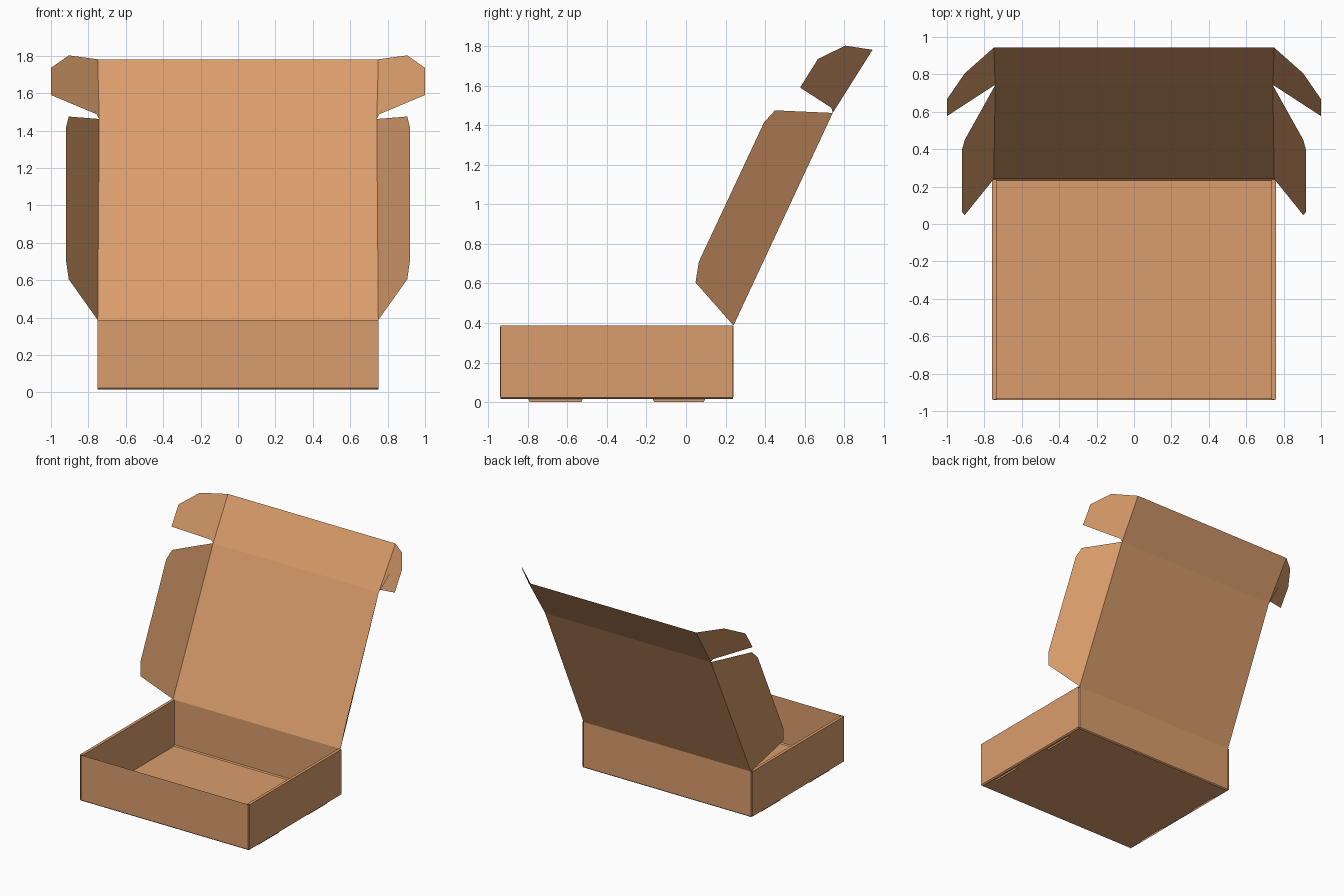
import bpy

if "Cube" in bpy.data.objects:
    bpy.data.objects.remove(bpy.data.objects["Cube"])

card = bpy.data.materials.new("cardboard")
card.diffuse_color = (0.70, 0.34, 0.15, 1)
card.use_nodes = True
card.node_tree.nodes["Principled BSDF"].inputs["Base Color"].default_value = card.diffuse_color

W = 0.75                 # half width of the box
YF, YB = -0.94, 0.24     # front and back of the tray
Z0, Z1 = 0.015, 0.387    # floor and rim height


def sheet(name, *panels, mirror=False):
    """Thin folded card made from flat panels, optionally mirrored in x."""
    verts, faces = [], []
    for panel in panels:
        face = []
        for p in panel:
            if p not in verts:
                verts.append(p)
            face.append(verts.index(p))
        faces.append(face)
    mesh = bpy.data.meshes.new(name)
    mesh.from_pydata(verts, [], faces)
    mesh.materials.append(card)
    ob = bpy.data.objects.new(name, mesh)
    bpy.context.collection.objects.link(ob)
    if mirror:
        mod = ob.modifiers.new("mirror", 'MIRROR')
        mod.use_mirror_merge = False
    return ob


def across(y0, z0, w0, y1, z1, w1):
    """Panel spanning the width, symmetric in x, between two creases."""
    return [(-w0, y0, z0), (w0, y0, z0), (w1, y1, z1), (-w1, y1, z1)]


def along(x, y0, y1, z0, z1):
    """Vertical panel parallel to the side of the box."""
    return [(x, y0, z0), (x, y1, z0), (x, y1, z1), (x, y0, z1)]


# Tray: floor with front and back walls, small chamfers at the creases
C = 0.008
sheet("floor", across(YF + C, Z0, W, YB - C, Z0, W))
sheet("front_wall", across(YF + C, Z0, W, YF, Z0 + C, W),
      across(YF, Z0 + C, W, YF, Z1, W))
sheet("back_wall", across(YB - C, Z0, W, YB, Z0 + C, W),
      across(YB, Z0 + C, W, YB, Z1, W))

# Double side walls: outer panel, rolled rim, inner panel
XO, XI = 0.76, 0.736
YA, YE = YF + 0.003, YB - 0.003
sheet("side_wall",
      [(W, YA, Z0), (W, YE, Z0), (XO, YE, Z0 + C), (XO, YA, Z0 + C)],
      along(XO, YA, YE, Z0 + C, Z1),
      [(XO, YA, Z1), (XO, YE, Z1), (XI, YE, Z1), (XI, YA, Z1)],
      along(XI, YA, YE, Z0, Z1), mirror=True)

# Locking tabs that poke through the floor
for i, (a, b) in enumerate([(-0.80, -0.52), (-0.17, 0.10)]):
    sheet(f"locking_tab_{i + 1}",
          [(XI, a, 0.02), (XI, b, 0.02), (XI, b - 0.01, 0.0), (XI, a + 0.01, 0.0)],
          mirror=True)

# Ears of the front and back walls tucked inside the side walls
sheet("front_wall_ear", along(W - 0.002, YF, YF + 0.38, Z0 + 0.01, Z1 - 0.005), mirror=True)
sheet("back_wall_ear", along(W - 0.002, YB - 0.38, YB, Z0 + 0.01, Z1 - 0.005), mirror=True)

# Lid leaning back, with its front flap
LY, LZ, LW = 0.742, 1.462, 0.742
TY, TZ = 0.943, 1.781
sheet("lid", across(YB, Z1, W, LY, LZ, LW), across(LY, LZ, LW, TY, TZ, W))

# Dust flaps on the lid sides
sheet("lid_side_flap",
      [(W, YB, Z1), (0.905, 0.048, 0.605), (0.92, 0.065, 0.71),
       (0.92, 0.395, 1.415), (0.905, 0.45, 1.475), (LW, LY, LZ)], mirror=True)

# Rounded ears on the lid front flap
sheet("lid_flap_ear",
      [(W, TY, TZ), (0.905, 0.805, 1.802), (1.0, 0.667, 1.735),
       (1.0, 0.577, 1.59), (0.757, 0.735, 1.488), (LW, LY, LZ)], mirror=True)
